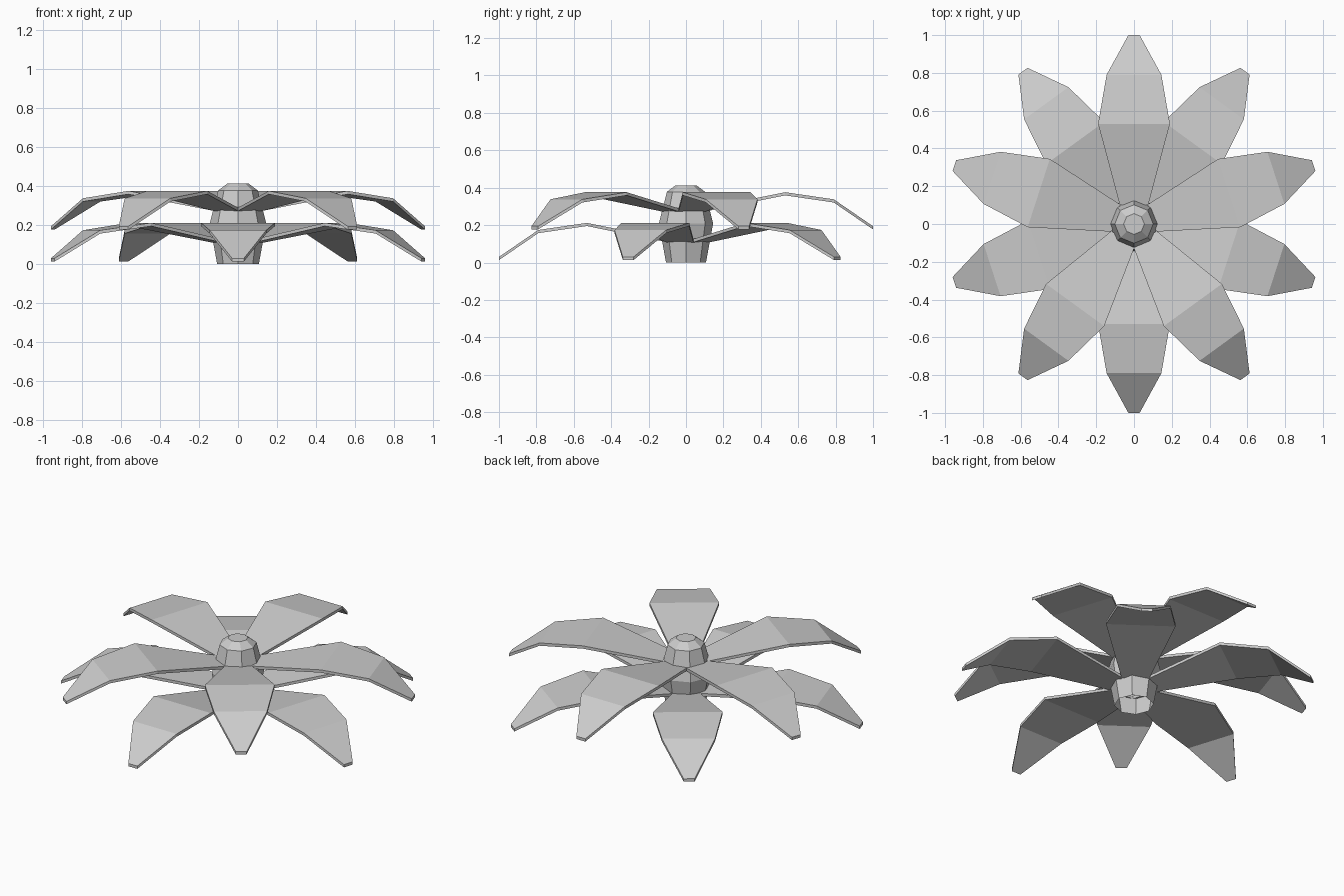
import bpy, bmesh, math
from mathutils import Matrix

cube = bpy.data.objects.get("Cube")
if cube:
    bpy.data.objects.remove(cube, do_unlink=True)

grey = bpy.data.materials.new("pale_grey")
grey.use_nodes = True
grey.diffuse_color = (0.6, 0.6, 0.6, 1)
grey.node_tree.nodes["Principled BSDF"].inputs["Base Color"].default_value = (0.6, 0.6, 0.6, 1)


def add_object(name, bm):
    bmesh.ops.recalc_face_normals(bm, faces=bm.faces)
    mesh = bpy.data.meshes.new(name)
    bm.to_mesh(mesh)
    bm.free()
    mesh.materials.append(grey)
    bpy.context.collection.objects.link(bpy.data.objects.new(name, mesh))


# Petal cross-sections: distance from centre, half width, top height
SECTIONS = [(0.10, 0.075, 0.125), (0.53, 0.19, 0.212), (0.79, 0.145, 0.174), (1.0, 0.03, 0.03)]
THICKNESS = 0.017


def petal(name, angle, lift):
    bm = bmesh.new()
    rings = []
    for r, w, z in SECTIONS:
        corners = [(r, -w, z), (r, w, z), (r, w, z - THICKNESS), (r, -w, z - THICKNESS)]
        rings.append([bm.verts.new(c) for c in corners])
    for a, b in zip(rings, rings[1:]):
        for i in range(4):
            j = (i + 1) % 4
            bm.faces.new((a[i], a[j], b[j], b[i]))
    bm.faces.new(rings[0])
    bm.faces.new(rings[-1])
    turn = Matrix.Translation((0, 0, lift)) @ Matrix.Rotation(math.radians(angle), 4, "Z")
    bm.transform(turn)
    add_object(name, bm)


# Two staggered whorls of five petals
for layer, start, lift in (("lower", -90, 0), ("upper", 90, 0.164)):
    for k in range(5):
        petal(f"{layer}_petal_{k + 1}", start + 72 * k, lift)

# Eight-sided barrel core, open underneath
PROFILE = [(0.107, 0), (0.145, 0.21), (0.102, 0.378), (0.055, 0.413)]
SIDES = 8
bm = bmesh.new()
rings = [[bm.verts.new((r * math.cos(math.tau * i / SIDES), r * math.sin(math.tau * i / SIDES), z))
          for i in range(SIDES)] for r, z in PROFILE]
for a, b in zip(rings, rings[1:]):
    for i in range(SIDES):
        j = (i + 1) % SIDES
        bm.faces.new((a[i], a[j], b[j], b[i]))
bm.faces.new(rings[-1])
add_object("flower_core", bm)
